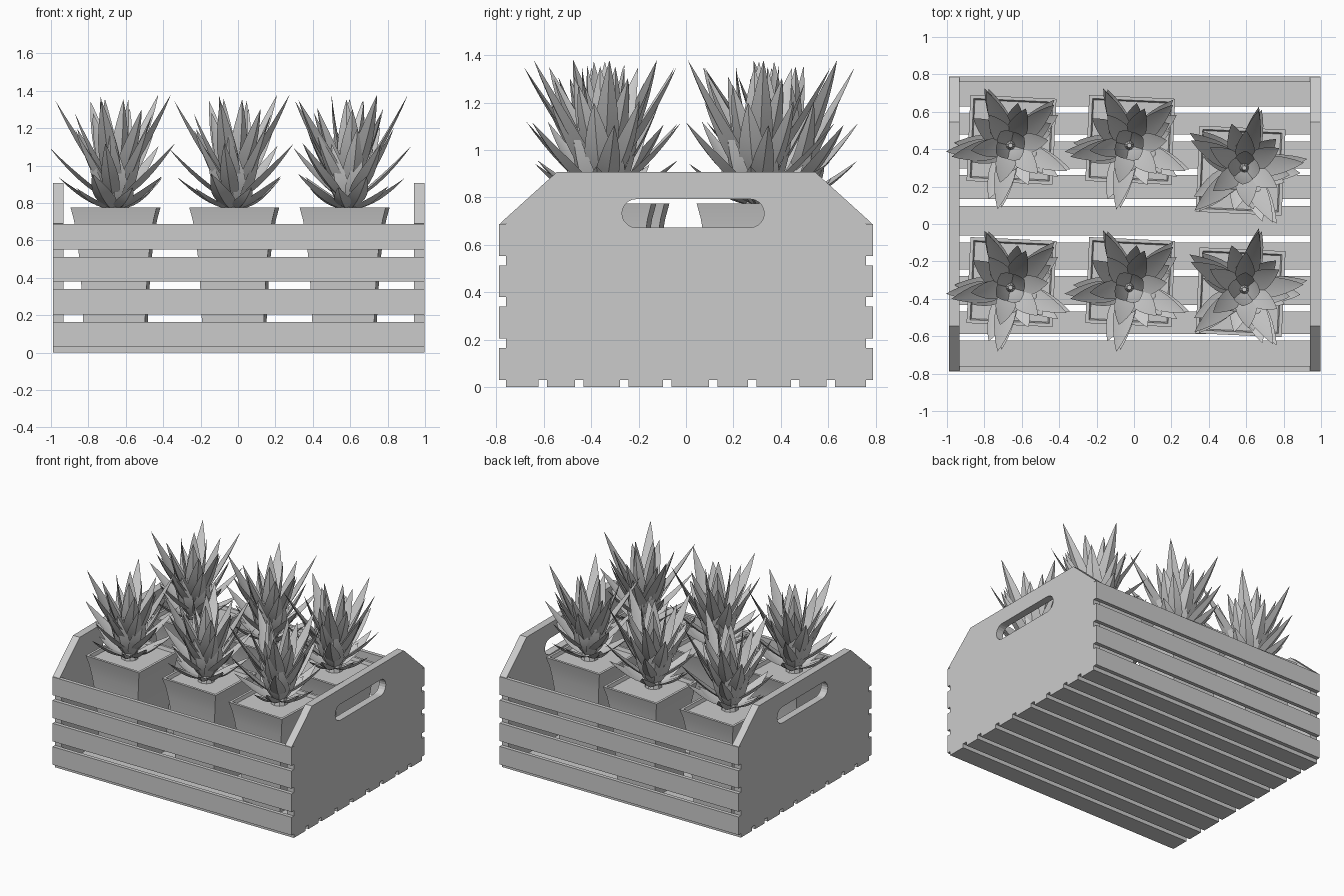
import bpy, bmesh, math, random
from mathutils import Vector

random.seed(4)
if "Cube" in bpy.data.objects:
    bpy.data.objects.remove(bpy.data.objects["Cube"], do_unlink=True)

grey = bpy.data.materials.new("plain_grey")
grey.use_nodes = True
colour = (0.6, 0.6, 0.6, 1)
grey.diffuse_color = colour
grey.node_tree.nodes["Principled BSDF"].inputs["Base Color"].default_value = colour


def to_mesh(name, bm):
    bmesh.ops.recalc_face_normals(bm, faces=bm.faces)
    mesh = bpy.data.meshes.new(name)
    bm.to_mesh(mesh)
    bm.free()
    mesh.materials.append(grey)
    return mesh


def place(name, mesh, location=(0, 0, 0), turn=0):
    obj = bpy.data.objects.new(name, mesh)
    obj.location = location
    obj.rotation_euler.z = math.radians(turn)
    bpy.context.collection.objects.link(obj)
    return obj


def slat(name, y0, y1, z0, z1):
    bm = bmesh.new()
    bmesh.ops.create_cube(bm, size=1)
    bmesh.ops.scale(bm, vec=(1.984, y1 - y0, z1 - z0), verts=bm.verts)
    bmesh.ops.translate(bm, vec=(0.004, (y0 + y1) / 2, (z0 + z1) / 2), verts=bm.verts)
    place(name, to_mesh(name, bm))


# Crate end panel: sloped shoulders with a rounded hand slot
def panel_mesh():
    bm = bmesh.new()
    outline = [(-0.76, 0.03), (0.76, 0.03), (0.76, 0.69), (0.785, 0.69), (0.545, 0.907),
               (-0.545, 0.907), (-0.785, 0.69), (-0.76, 0.69)]
    slot = []
    for cy, start in ((0.27, -90), (-0.21, 90)):
        for i in range(11):
            a = math.radians(start + 18 * i)
            slot.append((cy + 0.06 * math.cos(a), 0.733 + 0.06 * math.sin(a)))
    edges = []
    for loop in (outline, slot):
        verts = [bm.verts.new((0, y, z)) for y, z in loop]
        edges += [bm.edges.new((verts[i - 1], verts[i])) for i in range(len(verts))]
    bmesh.ops.triangle_fill(bm, edges=edges, use_beauty=True)
    out = bmesh.ops.extrude_face_region(bm, geom=bm.faces[:])
    moved = [g for g in out["geom"] if isinstance(g, bmesh.types.BMVert)]
    bmesh.ops.translate(bm, vec=(0.056, 0, 0), verts=moved)
    return to_mesh("end_panel", bm)


panel = panel_mesh()
place("left_panel", panel, (0.94, 0, 0))
place("right_panel", panel, (-0.988, 0, 0))

# Crate wall slats, front and back
for z0, z1 in ((0.03, 0.165), (0.205, 0.34), (0.38, 0.512), (0.552, 0.688)):
    slat("front_slat", -0.788, -0.76, z0, z1)
    slat("back_slat", 0.76, 0.788, z0, z1)

# Crate floor slats between narrow gaps
gaps = [-0.605, -0.45, -0.26, -0.08, 0.115, 0.28, 0.46, 0.61]
starts = [-0.76] + [g + 0.018 for g in gaps]
ends = [g - 0.018 for g in gaps] + [0.76]
for y0, y1 in zip(starts, ends):
    slat("floor_slat", y0, y1, 0, 0.03)


# Square flared pot, with a rim and soil inside
def pot_mesh():
    bm = bmesh.new()
    profile = [(0.16, 0.03), (0.167, 0.2), (0.175, 0.36), (0.187, 0.52),
               (0.2, 0.63), (0.213, 0.71), (0.23, 0.775), (0.212, 0.775), (0.205, 0.75)]
    rings = [[bm.verts.new((sx * h, sy * h, z))
              for sx, sy in ((-1, -1), (1, -1), (1, 1), (-1, 1))] for h, z in profile]
    for low, high in zip(rings, rings[1:]):
        for i in range(4):
            bm.faces.new((low[i - 1], low[i], high[i], high[i - 1]))
    bm.faces.new(rings[0])
    bm.faces.new(rings[-1])
    return to_mesh("pot", bm)


# One pointed leaf: shallow keeled section swept along a nearly straight path
def add_leaf(bm, angle, root, tip, width):
    out = Vector((math.cos(angle), math.sin(angle), 0))
    side = Vector((-out.y, out.x, 0))
    up = Vector((0, 0, 1))
    root, tip = Vector(root), Vector(tip)
    mid = root.lerp(tip, 0.5) + Vector((0.015, -0.01))
    shape = [0.5, 0.85, 1, 0.97, 0.82, 0.6, 0.33]
    rings = []
    for i, w in enumerate(shape):
        t = i / len(shape)
        p = root * (1 - t) ** 2 + mid * 2 * t * (1 - t) + tip * t * t
        d = ((mid - root) * (1 - t) + (tip - mid) * t).normalized()
        c = out * p.x + up * p.y
        outward = out * d.y - up * d.x
        half = width * w / 2
        points = (c - side * half, c + outward * half * 0.4,
                  c + side * half, c + outward * half * 0.15)
        rings.append([bm.verts.new(q) for q in points])
    for a, b in zip(rings, rings[1:]):
        for i in range(4):
            bm.faces.new((a[i - 1], a[i], b[i], b[i - 1]))
    bm.faces.new(rings[0])
    point = bm.verts.new(out * tip.x + up * tip.y)
    for i in range(4):
        bm.faces.new((rings[-1][i - 1], rings[-1][i], point))


# Spiky plant: leaf whorls from low and spreading to tall and upright
def plant_mesh():
    bm = bmesh.new()
    bmesh.ops.create_cone(bm, cap_ends=True, segments=10, radius1=0.06,
                          radius2=0.012, depth=0.28)
    bmesh.ops.translate(bm, vec=(0, 0, 0.89), verts=bm.verts)
    # count, root radius, root height, tip radius, tip height, width, first angle
    whorls = [(5, 0.04, 0.78, 0.32, 0.95, 0.11, 180), (4, 0.04, 0.78, 0.23, 0.89, 0.1, 20),
              (5, 0.04, 0.83, 0.35, 1.11, 0.1, 334), (5, 0.04, 0.8, 0.15, 1.12, 0.14, 270),
              (6, 0.03, 0.86, 0.24, 1.2, 0.11, 25), (5, 0.025, 0.9, 0.34, 1.37, 0.11, 45),
              (6, 0.02, 0.92, 0.21, 1.3, 0.11, 10), (4, 0.012, 0.94, 0.09, 1.37, 0.1, 30)]
    for count, r0, z0, r1, z1, width, first in whorls:
        for i in range(count):
            angle = math.radians(first + 360 * i / count + random.uniform(-5, 5))
            tip = (r1 * random.uniform(0.93, 1.03), z1 + random.uniform(-0.025, 0.01))
            add_leaf(bm, angle, (r0, z0), tip, width * random.uniform(0.9, 1.1))
    return to_mesh("plant", bm)


def smooth(obj, degrees):
    bpy.ops.object.select_all(action="DESELECT")
    obj.select_set(True)
    bpy.context.view_layer.objects.active = obj
    bpy.ops.object.shade_smooth_by_angle(angle=math.radians(degrees))


pot, plant = pot_mesh(), plant_mesh()
spots = [(-0.655, 0.45, 0), (-0.02, 0.45, 0), (0.57, 0.285, -38),
         (-0.655, -0.31, 0), (-0.02, -0.31, 0), (0.57, -0.365, -38)]
for n, (x, y, turn) in enumerate(spots):
    pot_obj = place("pot", pot, (x, y, 0), -2.6)
    shift = (0.02, 0.015) if turn else (-0.005, -0.03)
    plant_obj = place("plant", plant, (x + shift[0], y + shift[1], 0), turn)
    if n == 0:
        smooth(pot_obj, 25)
        smooth(plant_obj, 30)
